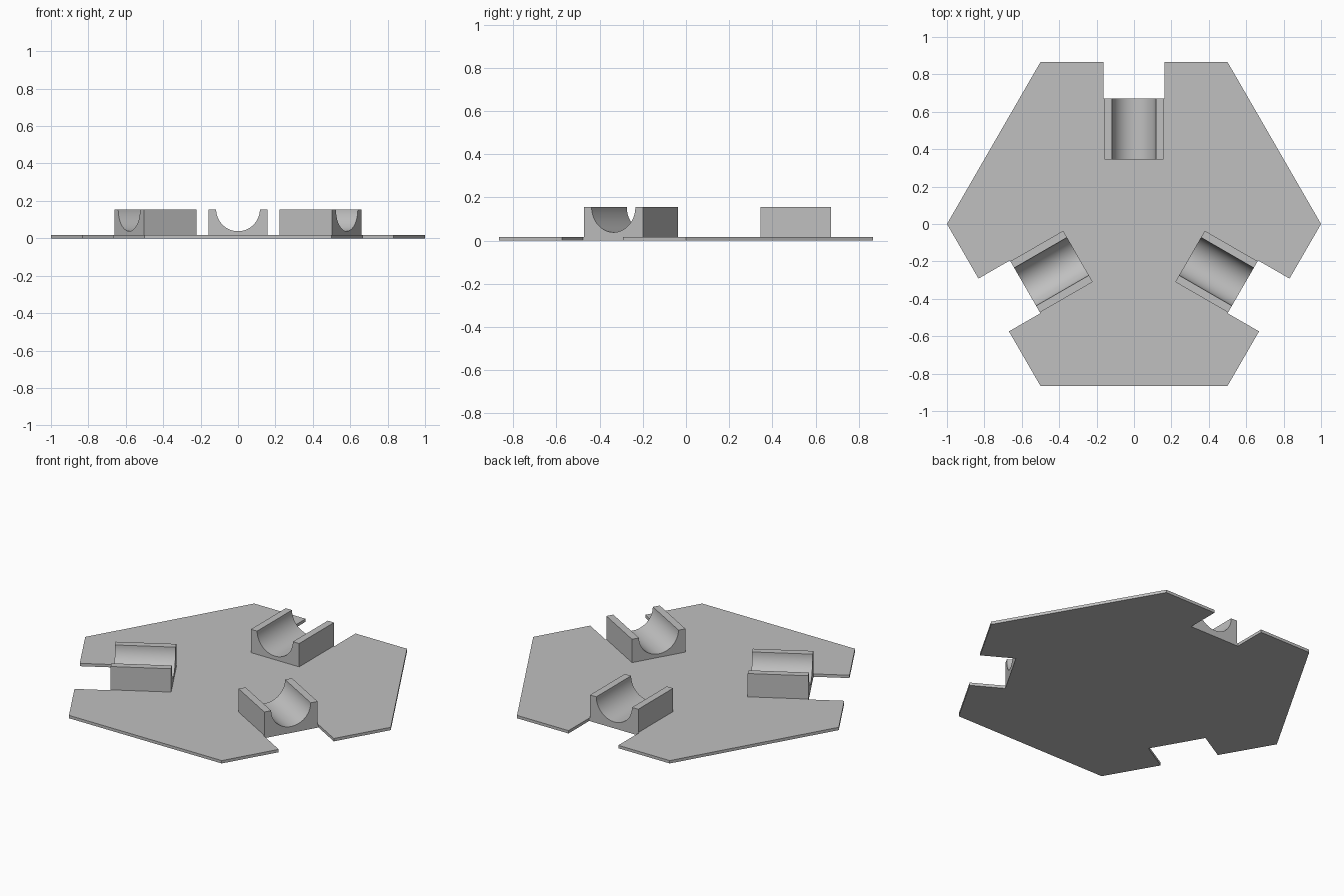
import bpy, bmesh, math
from mathutils import Matrix, Vector

if "Cube" in bpy.data.objects:
    bpy.data.objects.remove(bpy.data.objects["Cube"])

PLATE_T = 0.017           # plate thickness
TOP = 0.155               # top of the cradles
INNER, OUTER = 0.346, 0.672
HALF_W, NOTCH_W, GROOVE_R = 0.158, 0.163, 0.117
APOTHEM = math.sqrt(3) / 2

grey = bpy.data.materials.new("light_grey")
grey.diffuse_color = (0.527, 0.527, 0.527, 1)
grey.use_nodes = True
grey.node_tree.nodes["Principled BSDF"].inputs["Base Color"].default_value = grey.diffuse_color


def extrude(name, points, offset):
    """Extrude a closed profile along offset into a solid."""
    bm = bmesh.new()
    face = bm.faces.new([bm.verts.new(p) for p in points])
    ext = bmesh.ops.extrude_face_region(bm, geom=[face])
    verts = [g for g in ext["geom"] if isinstance(g, bmesh.types.BMVert)]
    bmesh.ops.translate(bm, verts=verts, vec=offset)
    bmesh.ops.recalc_face_normals(bm, faces=bm.faces[:])
    mesh = bpy.data.meshes.new(name)
    bm.to_mesh(mesh)
    bm.free()
    mesh.materials.append(grey)
    obj = bpy.data.objects.new(name, mesh)
    bpy.context.collection.objects.link(obj)
    return obj


# Hexagonal plate: one notched third of the outline, repeated three times
third = [(0.5, APOTHEM), (NOTCH_W, APOTHEM), (NOTCH_W, OUTER),
         (-NOTCH_W, OUTER), (-NOTCH_W, APOTHEM), (-0.5, APOTHEM)]
outline = []
for k in range(3):
    turn = Matrix.Rotation(k * math.tau / 3, 3, 'Z')
    outline += [turn @ Vector((x, y, 0)) for x, y in third]
extrude("base_plate", outline, (0, 0, PLATE_T))

# Cradles: blocks with a half-round groove pointing outwards
profile = [(-HALF_W, PLATE_T), (HALF_W, PLATE_T), (HALF_W, TOP)]
for i in range(33):
    a = math.pi * i / 32
    profile.append((GROOVE_R * math.cos(a), TOP - GROOVE_R * math.sin(a)))
profile.append((-HALF_W, TOP))
for k in range(3):
    cradle = extrude(f"cradle_{k + 1}", [(x, INNER, z) for x, z in profile],
                     (0, OUTER - INNER, 0))
    cradle.data.transform(Matrix.Rotation(k * math.tau / 3, 4, 'Z'))
    bpy.ops.object.select_all(action='DESELECT')
    cradle.select_set(True)
    bpy.context.view_layer.objects.active = cradle
    bpy.ops.object.shade_smooth_by_angle(angle=math.radians(30))
